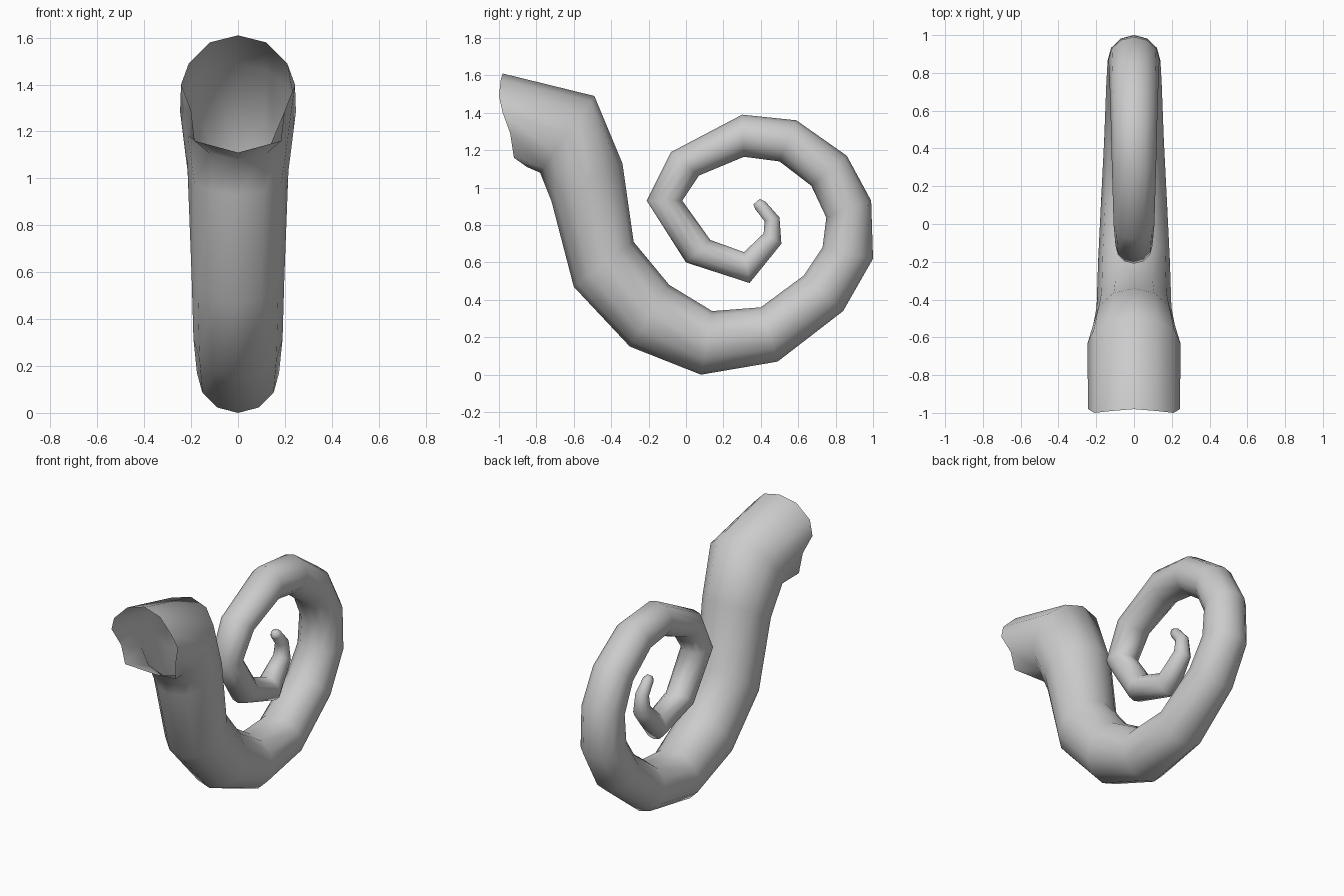
import bpy, bmesh, math

SIDES = 12
# Spiral stations: outer (y, z), inner (y, z), half width in x
STATIONS = [
    (-0.78, 1.08, -0.49, 1.49, 0.247), (-0.72, 0.93, -0.34, 1.13, 0.215),
    (-0.60, 0.47, -0.28, 0.71, 0.198), (-0.30, 0.15, -0.09, 0.48, 0.190),
    (0.08, 0.00, 0.14, 0.34, 0.175), (0.49, 0.07, 0.40, 0.36, 0.158),
    (0.84, 0.34, 0.63, 0.53, 0.147), (1.00, 0.62, 0.73, 0.68, 0.140),
    (0.99, 0.93, 0.75, 0.84, 0.135), (0.86, 1.17, 0.67, 1.01, 0.130),
    (0.59, 1.36, 0.50, 1.14, 0.123), (0.30, 1.39, 0.31, 1.165, 0.117),
    (-0.08, 1.19, 0.07, 1.065, 0.108), (-0.21, 0.93, -0.02, 0.93, 0.098),
    (0.00, 0.60, 0.13, 0.72, 0.090), (0.34, 0.49, 0.31, 0.655, 0.083),
    (0.51, 0.70, 0.415, 0.755, 0.055), (0.50, 0.84, 0.42, 0.82, 0.042),
    (0.425, 0.925, 0.37, 0.885, 0.034), (0.395, 0.94, 0.36, 0.91, 0.02),
]
# Irregular open rim, half profile from top to bottom
RIM = [(0, -0.98, 1.61), (0.12, -0.99, 1.58), (0.21, -1.0, 1.49),
       (0.243, -0.98, 1.40), (0.20, -0.94, 1.29), (0.185, -0.92, 1.16),
       (0, -0.85, 1.11)]


def ring(oy, oz, iy, iz, w):
    pts = []
    for k in range(SIDES):
        a = 2 * math.pi * k / SIDES
        t = (1 + math.cos(a)) / 2
        pts.append((w * math.sin(a), oy + (iy - oy) * t, oz + (iz - oz) * t))
    return pts


rim = RIM + [(-x, y, z) for x, y, z in RIM[-2:0:-1]]
bm = bmesh.new()
rings = [[bm.verts.new(p) for p in pts]
         for pts in [rim] + [ring(*s) for s in STATIONS]]

# Skin between rings, then close the tip
for a, b in zip(rings, rings[1:]):
    for k in range(SIDES):
        n = (k + 1) % SIDES
        bm.faces.new((a[k], a[n], b[n], b[k]))
bm.faces.new(rings[-1])
bmesh.ops.recalc_face_normals(bm, faces=bm.faces)

mesh = bpy.data.meshes.new("curled_tail")
bm.to_mesh(mesh)
bm.free()
tail = bpy.data.objects.new("curled_tail", mesh)
bpy.context.collection.objects.link(tail)
mesh.shade_smooth()
